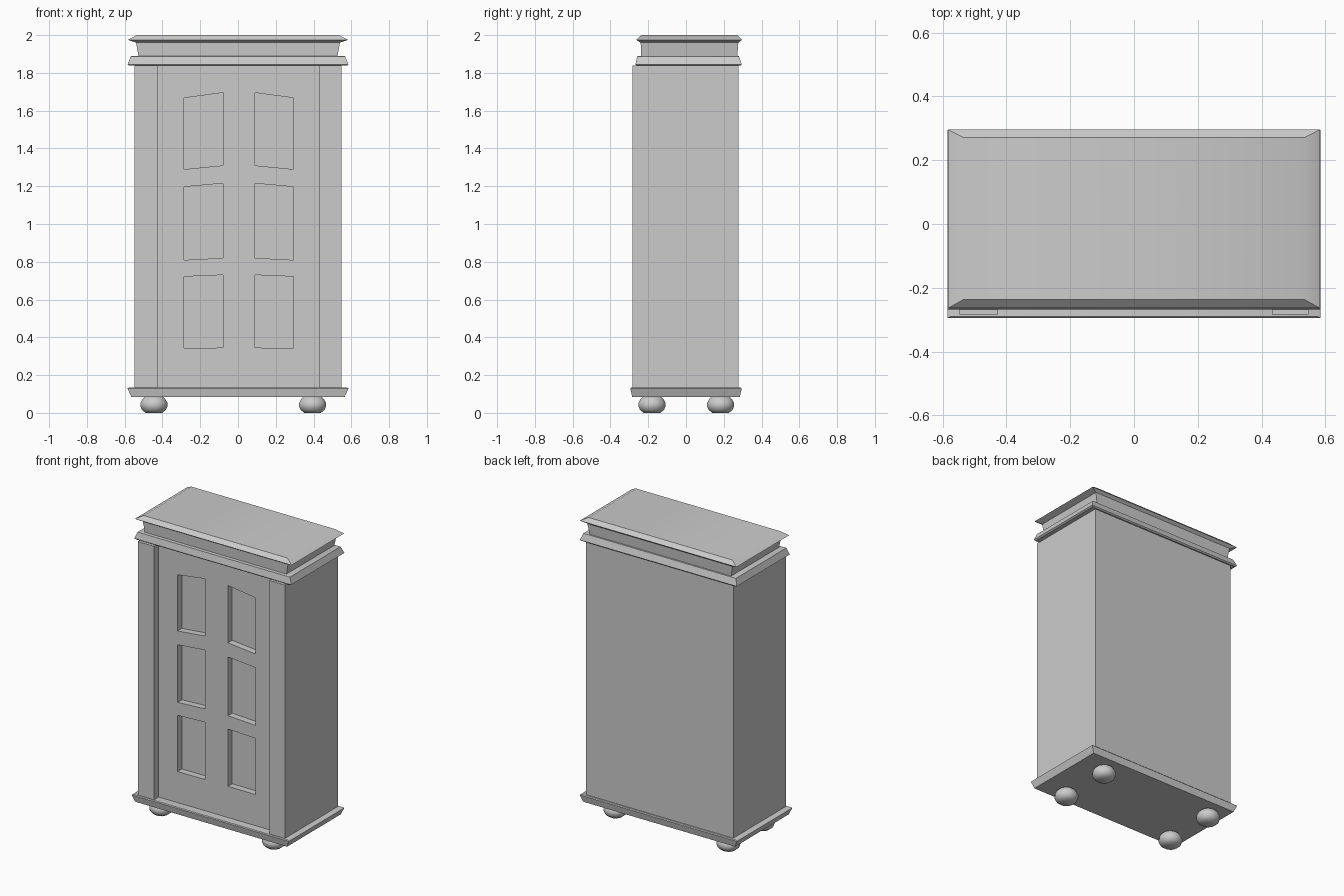
import bpy, bmesh, math

cube = bpy.data.objects.get("Cube")
if cube:
    bpy.data.objects.remove(cube)

grey = bpy.data.materials.new("plain grey")
grey.use_nodes = True
GREY = (0.6, 0.6, 0.6, 1)
grey.diffuse_color = GREY
grey.node_tree.nodes["Principled BSDF"].inputs["Base Color"].default_value = GREY


def finish(name, bm, smooth=30):
    bmesh.ops.recalc_face_normals(bm, faces=bm.faces)
    mesh = bpy.data.meshes.new(name)
    bm.to_mesh(mesh)
    bm.free()
    mesh.materials.append(grey)
    ob = bpy.data.objects.new(name, mesh)
    bpy.context.collection.objects.link(ob)
    bpy.ops.object.select_all(action="DESELECT")
    ob.select_set(True)
    bpy.context.view_layer.objects.active = ob
    bpy.ops.object.shade_smooth_by_angle(angle=math.radians(smooth))
    return ob


def loft(name, rings, smooth=30):
    """Skin equal-length rings of points and cap both ends."""
    bm = bmesh.new()
    loops = [[bm.verts.new(p) for p in ring] for ring in rings]
    n = len(loops[0])
    for a, b in zip(loops, loops[1:]):
        for i in range(n):
            j = (i + 1) % n
            bm.faces.new((a[i], a[j], b[j], b[i]))
    bm.faces.new(loops[0])
    bm.faces.new(loops[-1])
    return finish(name, bm, smooth)


def rect(hx, front, back, z):
    return [(-hx, front, z), (hx, front, z), (hx, back, z), (-hx, back, z)]


# Base plinth and stepped cornice
loft("base_plinth", [rect(0.565, -0.285, 0.285, 0.085),
                     rect(0.585, -0.295, 0.295, 0.13),
                     rect(0.575, -0.29, 0.29, 0.135)])
loft("cornice", [rect(0.575, -0.262, 0.288, 1.838),
                 rect(0.585, -0.268, 0.295, 1.845),
                 rect(0.567, -0.258, 0.28, 1.888),
                 rect(0.527, -0.237, 0.272, 1.89),
                 rect(0.54, -0.24, 0.277, 1.96),
                 rect(0.583, -0.264, 0.296, 1.975),
                 rect(0.535, -0.237, 0.271, 2.0)])

# Carcass with a shallow bay between the two front pillars
L, R = -0.426, 0.432
FRONT, DOOR, BAY, BACK = -0.284, -0.235, -0.18, 0.279
plan = [(-0.547, FRONT), (L, FRONT), (L, BAY), (R, BAY),
        (R, FRONT), (0.547, FRONT), (0.547, BACK), (-0.547, BACK)]
loft("carcass", [[(x, y, z) for x, y in plan] for z in (0.135, 1.84)])

# Door sheet with six sunken panels, slightly taller towards the middle
xs = [L, -0.285, -0.08, 0.09, 0.295, R]
zs = [0.135, 0.345, 0.73, 0.82, 1.215, 1.31, 1.695, 1.84]
bm = bmesh.new()
grid = []
for k, z in enumerate(zs):
    inner = 0 < k < len(zs) - 1
    grid.append([bm.verts.new((x, DOOR, z - (0.02 * (z - 0.3) if inner and abs(x) > 0.2 else 0)))
                 for x in xs])
panels = []
for k in range(len(zs) - 1):
    for i in range(len(xs) - 1):
        f = bm.faces.new((grid[k][i], grid[k][i + 1], grid[k + 1][i + 1], grid[k + 1][i]))
        if i % 2 and k % 2:
            panels.append(f)
for f in bmesh.ops.extrude_discrete_faces(bm, faces=panels)["faces"]:
    bmesh.ops.translate(bm, verts=f.verts, vec=(0, 0.045, 0))
finish("door", bm)

# Bun feet
bun = [(0.045, 0), (0.066, 0.016), (0.074, 0.035), (0.074, 0.052), (0.062, 0.074), (0.045, 0.088)]
turn = [math.tau * (i + 0.5) / 12 for i in range(12)]
for side, cx in (("right", -0.445), ("left", 0.395)):
    for end, cy in (("front", -0.18), ("back", 0.183)):
        loft(f"{end}_{side}_foot",
             [[(cx + r * math.cos(a), cy + r * math.sin(a), z) for a in turn] for r, z in bun], 50)
